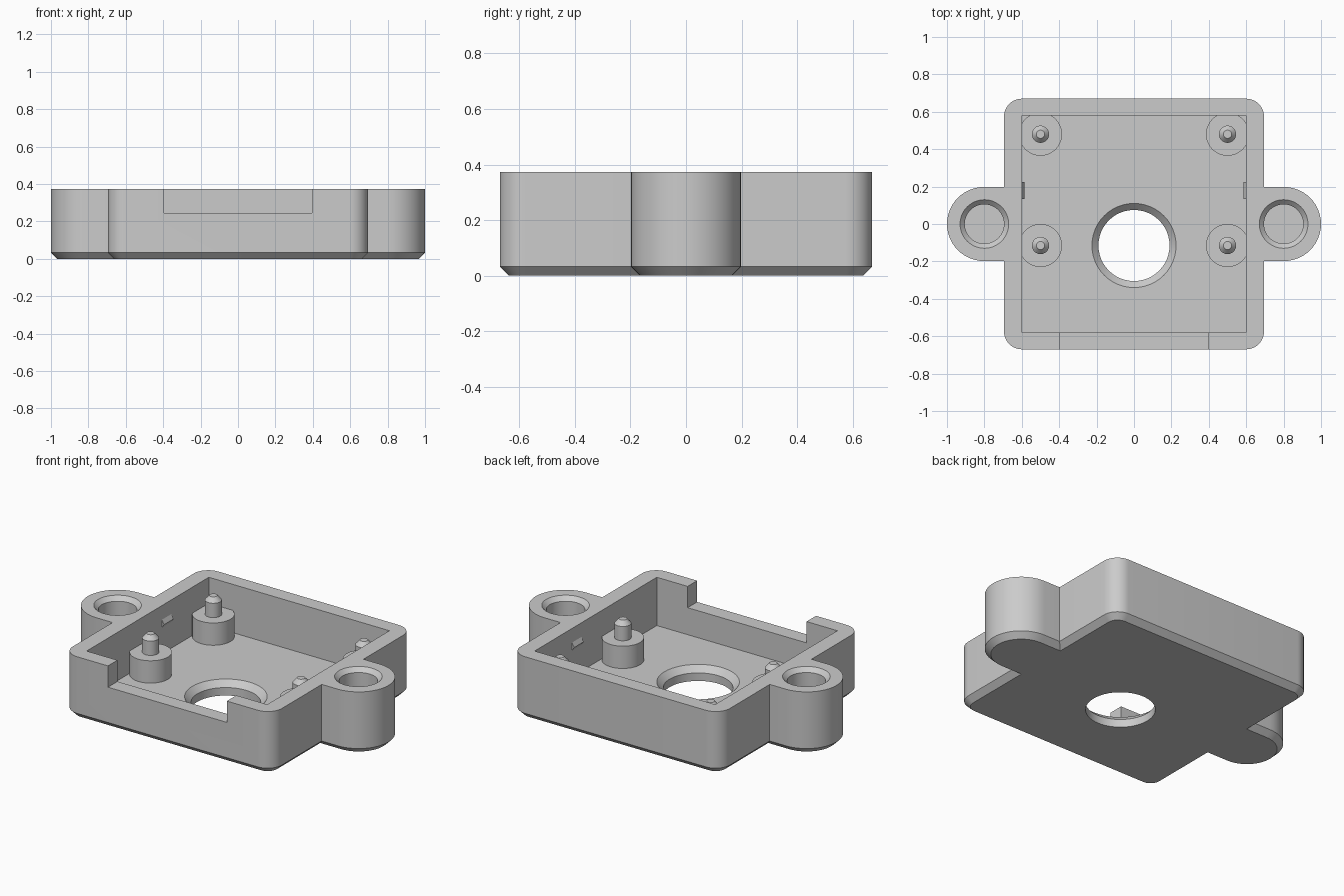
import bpy
import bmesh
import math

HEIGHT, FLOOR, CHAMFER = 0.373, 0.083, 0.033

default = bpy.data.objects.get("Cube")
if default:
    bpy.data.objects.remove(default, do_unlink=True)

grey = bpy.data.materials.new("plain grey")
grey.use_nodes = True
grey.diffuse_color = (0.6, 0.6, 0.6, 1)
grey.node_tree.nodes["Principled BSDF"].inputs["Base Color"].default_value = (0.6, 0.6, 0.6, 1)


def rounded(hx, hy, r, n=12):
    """Rounded rectangle outline, anticlockwise."""
    pts = []
    for k, (sx, sy) in enumerate([(1, 1), (-1, 1), (-1, -1), (1, -1)]):
        for i in range(n + 1):
            a = (k + i / n) * math.pi / 2
            p = (sx * (hx - r) + r * math.cos(a), sy * (hy - r) + r * math.sin(a))
            if not pts or math.dist(p, pts[-1]) > 1e-5:
                pts.append(p)
    if math.dist(pts[0], pts[-1]) < 1e-5:
        pts.pop()
    return pts


def circle(x, y, r, n=48):
    return [(x + r * math.cos(i * math.tau / n), y + r * math.sin(i * math.tau / n)) for i in range(n)]


def loft(name, rings):
    """Closed solid through stacked outlines, given as (outline, z) pairs."""
    bm = bmesh.new()
    loops = [[bm.verts.new((x, y, z)) for x, y in pts] for pts, z in rings]
    for low, high in zip(loops, loops[1:]):
        for i in range(len(low)):
            j = (i + 1) % len(low)
            bm.faces.new((low[i], low[j], high[j], high[i]))
    bm.faces.new(loops[0][::-1])
    bm.faces.new(loops[-1])
    bmesh.ops.recalc_face_normals(bm, faces=bm.faces)
    mesh = bpy.data.meshes.new(name)
    bm.to_mesh(mesh)
    bm.free()
    mesh.materials.append(grey)
    ob = bpy.data.objects.new(name, mesh)
    bpy.context.collection.objects.link(ob)
    return ob


def lathe(name, x, y, profile):
    return loft(name, [(circle(x, y, r), z) for r, z in profile])


def block(name, x0, x1, y0, y1, z0, z1):
    outline = [(x0, y0), (x1, y0), (x1, y1), (x0, y1)]
    return loft(name, [(outline, z0), (outline, z1)])


def shell(name, hx, hy, r):
    """Upright rounded block with a chamfered lower edge."""
    c = CHAMFER
    full = rounded(hx, hy, r)
    return loft(name, [(rounded(hx - c, hy - c, r - c), 0), (full, c), (full, HEIGHT)])


# Tray body joined with the two mounting ears
tray = shell("tray_body", 0.695, 0.67, 0.095)
helpers = [(shell("ear_bar", 1.0, 0.198, 0.198), 'UNION')]

# Cavity, front cable notch and central opening
cutters = [
    block("cavity_cutter", -0.6, 0.6, -0.58, 0.58, FLOOR, 0.6),
    block("notch_cutter", -0.395, 0.395, -0.8, -0.5, 0.245, 0.6),
    lathe("opening_cutter", 0, -0.115,
          [(0.19, -0.1), (0.19, FLOOR - 0.035), (0.225, FLOOR), (0.225, FLOOR + 0.05)]),
]
# Blind holes in the ears, chamfered at the rim
for s in (-1, 1):
    cutters.append(lathe("ear_hole_cutter", s * 0.8, 0,
                         [(0.105, FLOOR), (0.105, HEIGHT - 0.025), (0.13, HEIGHT), (0.13, 0.5)]))
helpers += [(c, 'DIFFERENCE') for c in cutters]

for helper, operation in helpers:
    helper.hide_render = True
    mod = tray.modifiers.new(helper.name, 'BOOLEAN')
    mod.operation = operation
    mod.solver = 'EXACT'
    mod.object = helper
bpy.context.view_layer.update()
baked = bpy.data.meshes.new_from_object(tray.evaluated_get(bpy.context.evaluated_depsgraph_get()))
tray.modifiers.clear()
tray.data = baked
for helper, _ in helpers:
    bpy.data.objects.remove(helper, do_unlink=True)

parts = [tray]
for side, s in (("left", 1), ("right", -1)):
    # Stand-off posts with locating pins
    for place, y in (("front", -0.115), ("back", 0.48)):
        x = s * 0.5
        parts.append(lathe(f"{place}_{side}_post", x, y, [(0.115, FLOOR - 0.01), (0.115, 0.217)]))
        parts.append(lathe(f"{place}_{side}_pin", x, y,
                           [(0.046, 0.21), (0.046, 0.303), (0.022, 0.33)]))
    # Small snap ridge on the inner side wall
    wall, tip = s * 0.605, s * 0.586
    ridge = [([(wall, 0.135), (w, 0.135), (w, 0.225), (wall, 0.225)], z)
             for w, z in ((s * 0.6, 0.24), (tip, 0.262), (s * 0.6, 0.288))]
    parts.append(loft(f"{side}_snap_ridge", ridge))

# Smooth round walls, keep the edges crisp
bpy.ops.object.select_all(action='DESELECT')
for ob in parts:
    ob.select_set(True)
bpy.context.view_layer.objects.active = tray
bpy.ops.object.shade_smooth_by_angle(angle=math.radians(25))
